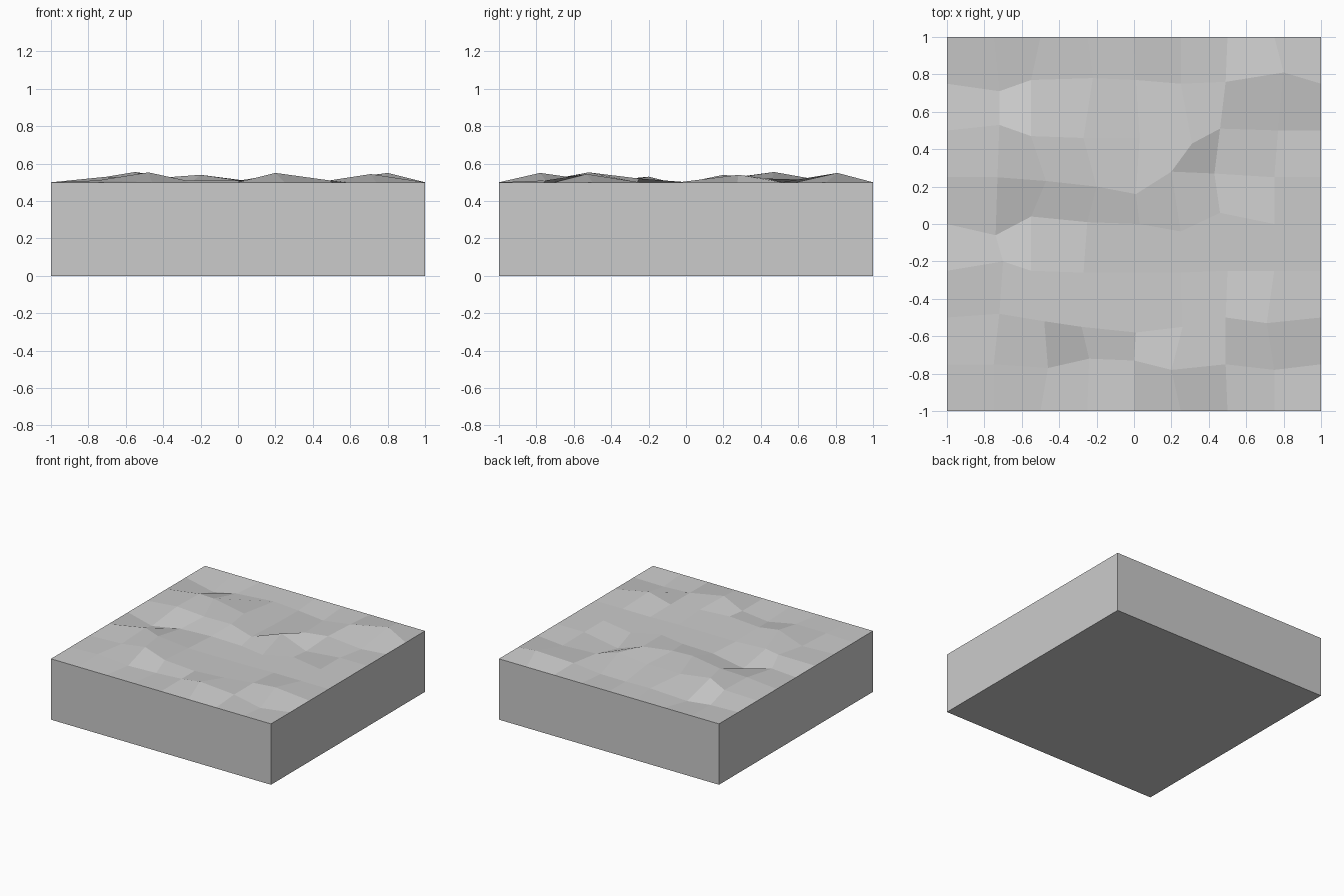
import bpy
import bmesh

if "Cube" in bpy.data.objects:
    bpy.data.objects.remove(bpy.data.objects["Cube"])

# Interior points of the 8 x 8 top grid, row by row from front to back:
# (x, y, height above the rim) in hundredths
ROWS = [
    [(-75, -75, 1), (-46, -77, 0), (-24, -72, -2), (0, -73, 0), (20, -78, 5), (49, -75, 1), (75, -78, -2)],
    [(-72, -48, 0), (-48, -52, 5.3), (-28, -55, 1), (1, -58, 1), (26, -55, 1), (49, -50, 1), (71, -53, 4.4)],
    [(-70, -20, 3), (-55, -25, 2), (-27, -26, 0), (0, -26, 0), (25, -26, 0), (50, -25, 0), (75, -25, 0)],
    [(-74, -6, -2), (-55, 4, -3), (-25, 1, 0), (3, 0, 0), (25, -4, 0), (46, 6, 0), (75, 0, 0)],
    [(-73, 25, 2.5), (-47, 23, 2), (-20, 20, 4), (1, 16, 1), (20, 28, 4), (43, 27, -4), (75, 25, 0)],
    [(-72, 53, 2.5), (-55, 47, 5.5), (-27, 46, 1), (3, 46, 1), (31, 43, 2), (46, 51, 0), (77, 50, -2)],
    [(-72, 71, -3), (-55, 77, -2), (-22, 78, 0), (1, 77, -1), (25, 75, -2), (49, 76, 1), (80, 81, 5)],
]
RIM = 0.5

# Uneven ground surface
bm = bmesh.new()
bmesh.ops.create_grid(bm, x_segments=8, y_segments=8, size=1)
for v in bm.verts:
    col, row = round((v.co.x + 1) * 4), round((v.co.y + 1) * 4)
    v.co.z = RIM
    if 0 < col < 8 and 0 < row < 8:
        x, y, h = ROWS[row - 1][col - 1]
        v.co = (x / 100, y / 100, RIM + h / 100)

# Straight walls and flat underside
rim = [e for e in bm.edges if e.is_boundary]
walls = bmesh.ops.extrude_edge_only(bm, edges=rim)["geom"]
for v in walls:
    if isinstance(v, bmesh.types.BMVert):
        v.co.z = 0
bmesh.ops.contextual_create(bm, geom=[e for e in bm.edges if e.is_boundary])
bmesh.ops.recalc_face_normals(bm, faces=bm.faces)

mesh = bpy.data.meshes.new("ground_block")
bm.to_mesh(mesh)
bm.free()
bpy.context.collection.objects.link(bpy.data.objects.new("ground_block", mesh))
